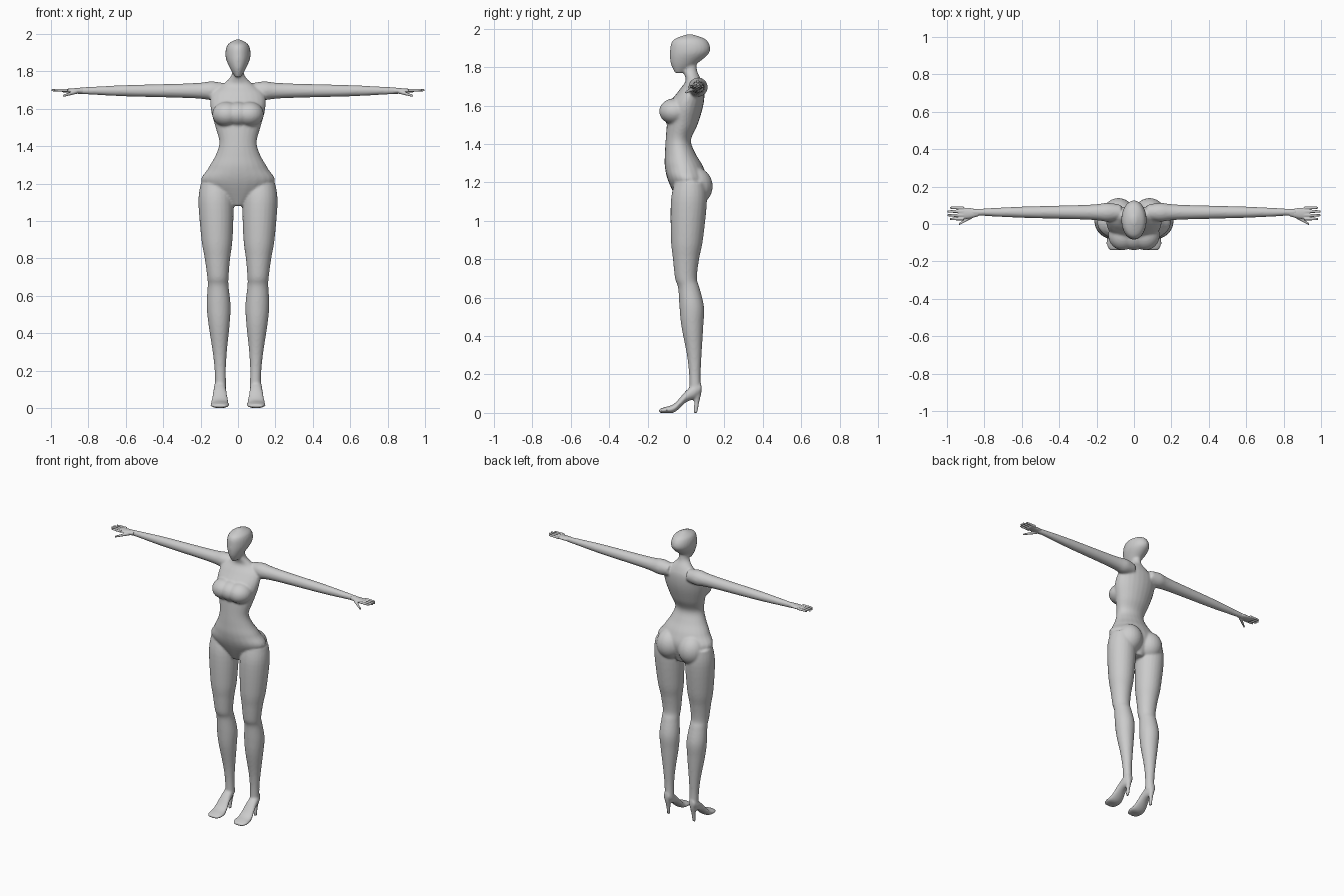
import bpy, bmesh, math
from mathutils import Matrix, Vector

cube = bpy.data.objects.get("Cube")
if cube:
    bpy.data.objects.remove(cube, do_unlink=True)

skin = bpy.data.materials.new("light_grey")
skin.use_nodes = True
grey = (0.6, 0.6, 0.6, 1)
skin.diffuse_color = grey
skin.node_tree.nodes["Principled BSDF"].inputs["Base Color"].default_value = grey

SIDES = 24
STEPS = 5
ARM_Y = 0.063
ARM_Z = 1.696


def smooth_stations(stations):
    """Fill in a soft curve through a few widely spaced cross-sections."""
    points = [Vector(station) for station in stations]
    padded = [points[0], *points, points[-1]]
    dense = []
    for before, start, end, after in zip(padded, points, points[1:], padded[3:] ):
        handle_a = start + (end - before) / 6
        handle_b = end - (after - start) / 6
        for step in range(STEPS):
            t = step / STEPS
            left = start.lerp(handle_a, t)
            middle = handle_a.lerp(handle_b, t)
            right = handle_b.lerp(end, t)
            dense.append(left.lerp(middle, t).lerp(middle.lerp(right, t), t))
    return dense + [points[-1]]


def tube(bm, axis, stations, side=1):
    """Closed tube of ellipses: place on the axis, two centres, two radii."""
    rings = []
    for place, u, v, radius_u, radius_v in smooth_stations(stations):
        ring = []
        for i in range(SIDES):
            angle = math.tau * i / SIDES
            corner = [u + radius_u * math.cos(angle), v + radius_v * math.sin(angle)]
            corner.insert("xyz".index(axis), place)
            corner[0] *= side
            ring.append(bm.verts.new(corner))
        rings.append(ring)
    faces = [bm.faces.new(rings[0]), bm.faces.new(rings[-1])]
    for lower, upper in zip(rings, rings[1:]):
        for i in range(SIDES):
            faces.append(bm.faces.new((lower[i - 1], lower[i], upper[i], upper[i - 1])))
    bmesh.ops.recalc_face_normals(bm, faces=faces)


def ellipsoid(bm, centre, radii):
    placing = Matrix.Translation(centre) @ Matrix.Diagonal(radii).to_4x4()
    bmesh.ops.create_uvsphere(bm, u_segments=SIDES, v_segments=SIDES, radius=1, matrix=placing)


def finish(name, bm, voxel, smoothing):
    """Fuse the overlapping volumes into one smooth skin."""
    mesh = bpy.data.meshes.new(name)
    bm.to_mesh(mesh)
    bm.free()
    mesh.materials.append(skin)
    obj = bpy.data.objects.new(name, mesh)
    bpy.context.collection.objects.link(obj)
    fuse = obj.modifiers.new("fuse", "REMESH")
    fuse.mode = "VOXEL"
    fuse.voxel_size = voxel
    fuse.use_smooth_shade = True
    soften = obj.modifiers.new("soften", "SMOOTH")
    soften.factor = 0.5
    soften.iterations = smoothing


def add_leg(bm, side):
    # Nearly round sections, leaning outward towards the hip
    leg = ((1.2, .02, .08), (1.1, .015, .094), (.9, .005, .083), (.8, 0, .068),
           (.7, 0, .057), (.65, .015, .056), (.55, .03, .064), (.45, .033, .057),
           (.3, .043, .038), (.2, .046, .03), (.11, .048, .03))
    tube(bm, "z", [(z, .09 + z / 40, y, r, r) for z, y, r in leg], side)


def add_foot(bm, side):
    # Arched foot standing on its toes, with a thin heel
    foot = ((.08, .13, .02, .02), (.05, .115, .03, .04), (0, .085, .036, .03),
            (-.06, .026, .048, .023), (-.11, .015, .05, .015), (-.14, .01, .035, .01))
    tube(bm, "y", [(y, .097, z, width, height) for y, z, width, height in foot], side)
    heel = ((0, .011), (.05, .013), (.1, .02), (.13, .02))
    tube(bm, "z", [(z, .096, .05 + z / 10, r, r) for z, r in heel], side)


def add_arm(bm, side):
    arm = ((.07, .04), (.14, .05), (.2, .043), (.3, .038), (.6, .03), (.8, .02), (.87, .016))
    tube(bm, "x", [(x, ARM_Y, ARM_Z, r, r) for x, r in arm], side)


def add_hand(name, side):
    hand = bmesh.new()
    palm = ((.83, .016, .016), (.88, .028, .013), (.94, .029, .008))
    tube(hand, "x", [(x, .058, ARM_Z, width, height) for x, width, height in palm], side)
    # Four fingers, the middle pair longest
    for i in range(4):
        y = .027 + i / 50
        tip = 1 - (i - 1.5) ** 2 / 150
        finger = ((.91, .008), (tip - .02, .007), (tip, .005))
        tube(hand, "x", [(x, y, 1.699, r, r) for x, r in finger], side)
    # Thumb slanting forward and down
    start = Vector((.86, .045, 1.692, .012, .012))
    slant = Vector((.038, -.023, -.012, -.003, -.003))
    tube(hand, "x", [start + slant * k for k in range(3)], side)
    finish(name, hand, .003, 3)


body = bmesh.new()

# Torso and neck: height, depth centre, half width, half depth
torso = ((1.08, .02, .04, .05), (1.2, .01, .193, .1), (1.28, -.01, .16, .1),
         (1.35, -.03, .12, .08), (1.42, -.04, .1, .066), (1.5, -.02, .12, .08),
         (1.6, 0, .146, .09), (1.68, .03, .14, .066), (1.73, .04, .08, .042),
         (1.78, .022, .034, .036), (1.84, .02, .032, .035))
tube(body, "z", [(z, 0, y, width, depth) for z, y, width, depth in torso])

# Head, deeper than it is wide, tapering to the chin
head = ((1.77, -.035, .015), (1.82, -.01, .045), (1.88, .02, .067), (1.94, .02, .057), (1.97, .02, .012))
tube(body, "z", [(z, 0, y, r, r * 1.55) for z, y, r in head])

# Bust as one broad mass
for x in (-.06, 0, .06):
    ellipsoid(body, (x, -.06, 1.57), (.078, .08, .067))

for side, label in ((1, "left"), (-1, "right")):
    ellipsoid(body, (side * .083, .045, 1.18), (.09, .094, .1))
    add_leg(body, side)
    add_foot(body, side)
    add_arm(body, side)
    add_hand(label + "_hand", side)

finish("body", body, .007, 5)
